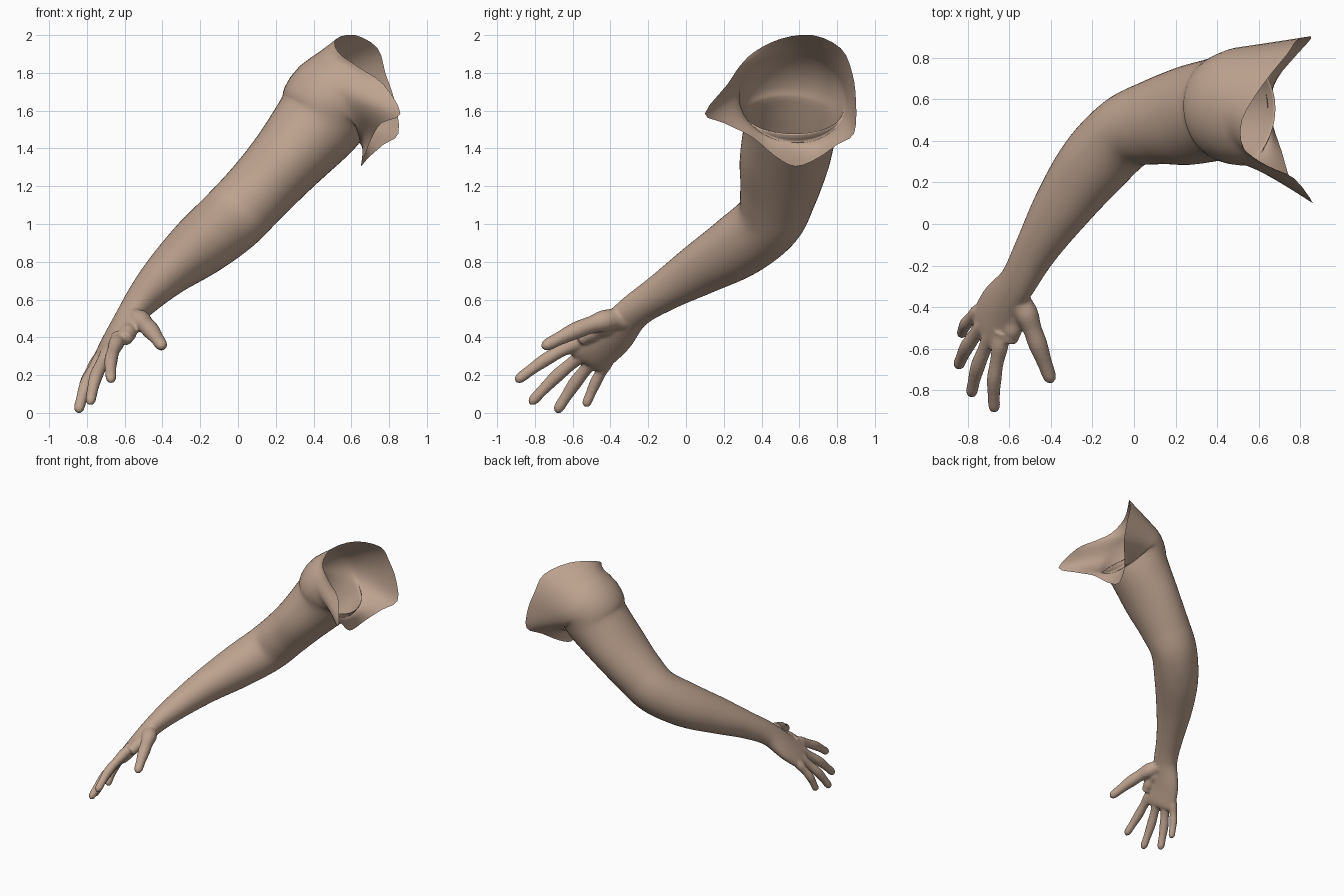
import bpy, bmesh, math
from mathutils import Vector

if "Cube" in bpy.data.objects:
    bpy.data.objects.remove(bpy.data.objects["Cube"])

N = 48
REF = Vector((-0.7, 0, 0.7))     # towards the outer arm / back of the hand

skin = bpy.data.materials.new("skin")
skin.diffuse_color = (0.52, 0.37, 0.28, 1)
skin.use_nodes = True
skin.node_tree.nodes["Principled BSDF"].inputs["Base Color"].default_value = skin.diffuse_color


def catmull(a, b, c, d, t):
    return [0.5 * (2 * q + (r - p) * t + (2 * p - 5 * q + 4 * r - s) * t * t
                   + (3 * q - p - 3 * r + s) * t ** 3) for p, q, r, s in zip(a, b, c, d)]


def sample(pts, per, closed=False):
    n = len(pts)
    at = (lambda i: pts[i % n]) if closed else (lambda i: pts[max(0, min(n - 1, i))])
    out = [catmull(at(i - 1), at(i), at(i + 1), at(i + 2), k / per)
           for i in range(n if closed else n - 1) for k in range(per)]
    return out if closed else out + [list(pts[-1])]


def rings_along(st, count=N):
    """Elliptical rings (and tangents) along stations of x, y, z, ru, rv."""
    rings, tangents = [], []
    for i, s in enumerate(st):
        t = (Vector(st[min(i + 1, len(st) - 1)][:3]) - Vector(st[max(i - 1, 0)][:3])).normalized()
        u = (REF - t * REF.dot(t)).normalized()
        v = u.cross(t)
        c = Vector(s[:3])
        rings.append([c + u * s[3] * math.cos(a) + v * s[4] * math.sin(a)
                      for a in (2 * math.pi * k / count for k in range(count))])
        tangents.append(t)
    return rings, tangents


def loft(bm, rings, cap=False):
    vs = [[bm.verts.new(p) for p in r] for r in rings]
    n = len(rings[0])
    for a, b in zip(vs, vs[1:]):
        for k in range(n):
            bm.faces.new((a[k], a[(k + 1) % n], b[(k + 1) % n], b[k]))
    if cap:
        bm.faces.new(vs[0][::-1])
        bm.faces.new(vs[-1])


def make(name, bm):
    bmesh.ops.recalc_face_normals(bm, faces=bm.faces)
    me = bpy.data.meshes.new(name)
    bm.to_mesh(me)
    bm.free()
    ob = bpy.data.objects.new(name, me)
    bpy.context.collection.objects.link(ob)
    return ob


def finish(ob):
    ob.data.materials.clear()
    ob.data.materials.append(skin)
    for p in ob.data.polygons:
        p.use_smooth = True


# Stations from shoulder to knuckles; the first only steers the direction
stations = [
    (.78, .60, 1.73, .27, .29), (.52, .565, 1.66, .26, .285), (.42, .555, 1.53, .235, .25),
    (.25, .52, 1.33, .20, .237), (.10, .49, 1.165, .185, .205), (-.04, .44, 1.02, .182, .18),
    (-.20, .28, .885, .165, .175), (-.35, .075, .76, .13, .145), (-.47, -.12, .64, .10, .108),
    (-.56, -.28, .53, .075, .098), (-.65, -.40, .395, .058, .122), (-.70, -.51, .30, .045, .13),
    (-.715, -.54, .27, .025, .115)]
PER = 6
dense = sample(stations, PER)
rings, tangents = rings_along(dense)
WRIST = 9 * PER

# Open, flared shoulder edge: top, front flap, armpit, back
rim_points = [
    (.52, .50, 1.98), (.53, .36, 1.91), (.64, .28, 1.83), (.77, .22, 1.74),
    (.86, .10, 1.585), (.76, .20, 1.535), (.71, .35, 1.46), (.67, .47, 1.36),
    (.65, .58, 1.305), (.69, .70, 1.35), (.77, .80, 1.42), (.85, .89, 1.48),
    (.83, .90, 1.65), (.78, .88, 1.80), (.74, .82, 1.93), (.62, .67, 2.0)]
rim = [Vector(p) for p in sample(rim_points, N // 16, True)]
first = rings[PER]
shoulder = []
for j in range(8):
    s = j / 8
    shoulder.append([r * (1 - s) ** 2 + ((r + f) / 2 * 0.4 + (f - tangents[PER] * 0.05) * 0.6) * 2 * s * (1 - s)
                     + f * s * s for r, f in zip(rim, first)])
bm = bmesh.new()
loft(bm, shoulder + rings[PER:WRIST + 1])
finish(make("arm", bm))

# Hand: palm, fingers and thumb fused into one skin
bm = bmesh.new()
loft(bm, rings[8 * PER:], True)


def finger(pts, r0, r1):
    path = sample(pts, 8)
    n = len(path) - 1
    st = []
    for i, p in enumerate(path):
        s = i / n
        tip = max(0, (s - 0.88) / 0.12)
        r = (r0 + (r1 - r0) * s) * max(0.15, math.sqrt(max(0, 1 - tip * tip)))
        r *= 1 + 0.06 * math.cos(s * 6 * math.pi)
        st.append((*p, r, r))
    loft(bm, rings_along(st, 16)[0], True)


fingers = [  # knuckle, tip
    ((-.645, -.59, .365), (-.672, -.905, .165)),
    ((-.69, -.54, .315), (-.785, -.83, .045)),
    ((-.73, -.49, .28), (-.848, -.69, .0)),
    ((-.755, -.425, .26), (-.832, -.535, .03))]
for i, (a, b) in enumerate(fingers):
    a, b = Vector(a), Vector(b)
    back = a + (stations_c := Vector((-.60, -.34, .47)) - a) * 0.3
    mid = a.lerp(b, 0.5) + REF * 0.02
    finger([back, a, mid, b], *((.043, .029) if i < 3 else (.037, .026)))
finger([(-.565, -.35, .50), (-.515, -.44, .485), (-.46, -.585, .435), (-.395, -.765, .345)], .066, .032)
# Web between thumb and index finger
finger([(-.57, -.36, .48), (-.575, -.47, .44), (-.60, -.57, .385)], .05, .04)

raw = make("hand_base", bm)
m = raw.modifiers.new("fuse", "REMESH")
m.mode = "VOXEL"
m.voxel_size = 0.009
m = raw.modifiers.new("soften", "SMOOTH")
m.factor = 0.5
m.iterations = 5
dg = bpy.context.evaluated_depsgraph_get()
bm = bmesh.new()
bm.from_mesh(bpy.data.meshes.new_from_object(raw.evaluated_get(dg)))
bpy.data.objects.remove(raw)
# Trim the hand where it meets the arm
bmesh.ops.bisect_plane(bm, geom=bm.verts[:] + bm.edges[:] + bm.faces[:],
                       plane_co=Vector(stations[9][:3]) - tangents[WRIST] * 0.008,
                       plane_no=tangents[WRIST], clear_inner=True)
hand = make("hand", bm)
finish(hand)
